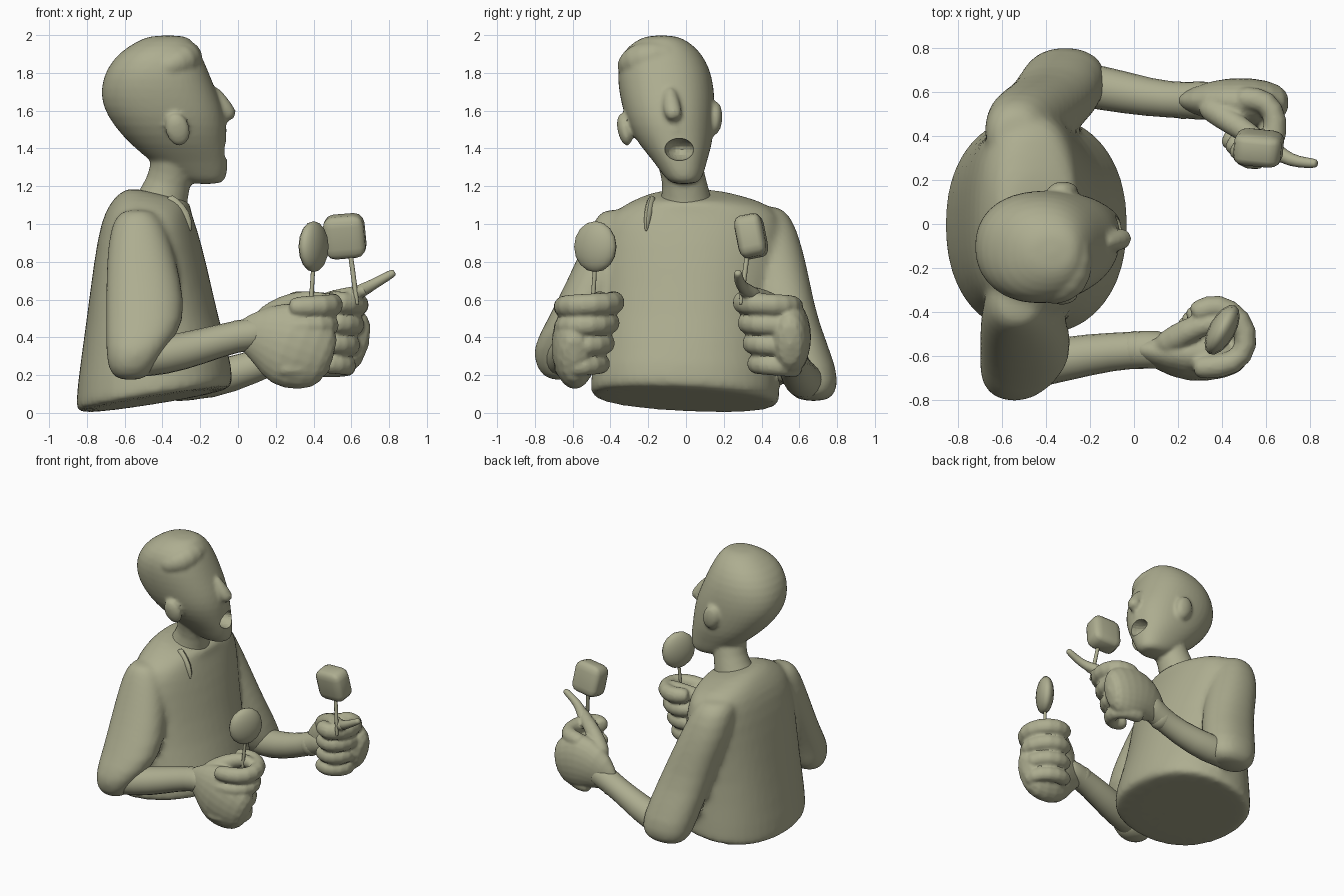
import bpy, bmesh, math
from mathutils import Vector

default = bpy.data.objects.get("Cube")
if default:
    bpy.data.objects.remove(default)

clay = bpy.data.materials.new("olive_clay")
clay.use_nodes = True
clay.diffuse_color = (0.42, 0.42, 0.28, 1)
clay.node_tree.nodes["Principled BSDF"].inputs["Base Color"].default_value = clay.diffuse_color


def select(*objs):
    bpy.ops.object.select_all(action='DESELECT')
    for obj in objs:
        obj.select_set(True)
    bpy.context.view_layer.objects.active = objs[0]


def apply_modifier(obj, kind, **settings):
    mod = obj.modifiers.new(kind, kind)
    for key, value in settings.items():
        setattr(mod, key, value)
    bpy.ops.object.modifier_apply(modifier=mod.name)


def finish(obj, levels=1):
    """Round off the cage and shade it."""
    select(obj)
    if levels:
        apply_modifier(obj, 'SUBSURF', levels=levels)
    bpy.ops.object.shade_smooth_by_angle(angle=math.radians(40))
    return obj


def fuse(name, parts, voxel, blend):
    """Melt overlapping parts into one continuous skin."""
    select(*parts)
    bpy.ops.object.join()
    obj = parts[0]
    obj.name = name
    bpy.ops.object.transform_apply(location=True, rotation=True, scale=True)
    apply_modifier(obj, 'REMESH', mode='VOXEL', voxel_size=voxel)
    apply_modifier(obj, 'SMOOTH', factor=0.5, iterations=blend)
    bpy.ops.object.shade_smooth_by_angle(angle=math.radians(40))
    return obj


def mesh_object(name, bm):
    bmesh.ops.recalc_face_normals(bm, faces=bm.faces)
    mesh = bpy.data.meshes.new(name)
    bm.to_mesh(mesh)
    bm.free()
    mesh.materials.append(clay)
    obj = bpy.data.objects.new(name, mesh)
    bpy.context.collection.objects.link(obj)
    return obj


def skin_rings(name, rings):
    """Bridge closed rings of points and cap both ends."""
    bm = bmesh.new()
    loops = [[bm.verts.new(p) for p in ring] for ring in rings]
    n = len(loops[0])
    for a, b in zip(loops, loops[1:]):
        for i in range(n):
            j = (i + 1) % n
            bm.faces.new((a[i], a[j], b[j], b[i]))
    bm.faces.new(loops[0])
    bm.faces.new(loops[-1])
    return mesh_object(name, bm)


def slab(z, x0, x1, y0, y1, tilt_x=0, tilt_y=0, folds=0, n=24):
    """Rounded horizontal section between the given limits."""
    ring = []
    for i in range(n):
        a = math.tau * i / n
        c, s = math.cos(a), math.sin(a)
        r = 1 + folds * math.sin(5 * a + 2 * z)
        dx = math.copysign(abs(c) ** 0.9, c) * (x1 - x0) / 2 * r
        dy = math.copysign(abs(s) ** 0.9, s) * (y1 - y0) / 2 * r
        ring.append(((x0 + x1) / 2 + dx, (y0 + y1) / 2 + dy, z + tilt_x * dx + tilt_y * dy))
    return ring


def tube(name, stations, sides=10, flat=1.0):
    """Tapered limb through (x, y, z, radius) stations, with rounded ends."""
    pts = [Vector(s[:3]) for s in stations]
    rad = [s[3] for s in stations]
    head, tail = (pts[0] - pts[1]).normalized(), (pts[-1] - pts[-2]).normalized()
    pts = [pts[0] + head * rad[0] * 0.5] + pts + [pts[-1] + tail * rad[-1] * 0.5]
    rad = [rad[0] * 0.6] + rad + [rad[-1] * 0.6]
    rings = []
    for i, p in enumerate(pts):
        d = (pts[min(i + 1, len(pts) - 1)] - pts[max(i - 1, 0)]).normalized()
        ref = Vector((0, 0, 1)) if abs(d.z) < 0.85 else Vector((1, 0, 0))
        side = d.cross(ref).normalized()
        up = side.cross(d)
        rings.append([p + (side * math.cos(a) * flat + up * math.sin(a)) * rad[i]
                      for a in (math.tau * k / sides for k in range(sides))])
    return finish(skin_rings(name, rings))


def ball(name, centre, size, turn=(0, 0, 0), detail=12):
    bm = bmesh.new()
    bmesh.ops.create_uvsphere(bm, u_segments=detail * 2, v_segments=detail, radius=1)
    obj = mesh_object(name, bm)
    obj.location, obj.scale, obj.rotation_euler = centre, size, turn
    return obj


# Shirt: slanted body with both sleeves draping out of the shoulders
body = finish(skin_rings("shirt_body", [
    slab(0.065, -0.84, -0.05, -0.49, 0.48, 0.16, -0.05),
    slab(0.07, -0.86, -0.03, -0.51, 0.50, 0.16, -0.05),
    slab(0.17, -0.86, -0.02, -0.51, 0.50, 0.14, -0.04),
    slab(0.50, -0.81, -0.11, -0.46, 0.48, 0.05, 0, folds=0.02),
    slab(0.80, -0.77, -0.17, -0.45, 0.50, folds=0.02),
    slab(1.00, -0.73, -0.22, -0.44, 0.52, -0.05, 0, folds=0.01),
    slab(1.09, -0.68, -0.25, -0.37, 0.47, -0.1, 0.02),
    slab(1.14, -0.62, -0.25, -0.24, 0.30, -0.2),
    slab(1.16, -0.55, -0.26, -0.15, 0.18, -0.25)]))
right_sleeve = finish(skin_rings("right_sleeve", [
    slab(1.08, -0.60, -0.46, -0.44, -0.26),
    slab(1.03, -0.66, -0.40, -0.48, -0.22),
    slab(0.90, -0.69, -0.35, -0.54, -0.24),
    slab(0.70, -0.70, -0.30, -0.63, -0.32),
    slab(0.48, -0.70, -0.27, -0.74, -0.42),
    slab(0.34, -0.70, -0.38, -0.82, -0.50),
    slab(0.23, -0.69, -0.44, -0.79, -0.54),
    slab(0.17, -0.64, -0.50, -0.73, -0.60)]))
left_sleeve = finish(skin_rings("left_sleeve", [
    slab(1.10, -0.62, -0.45, 0.28, 0.48),
    slab(1.05, -0.68, -0.40, 0.24, 0.56),
    slab(0.87, -0.68, -0.33, 0.28, 0.62),
    slab(0.68, -0.62, -0.26, 0.34, 0.66),
    slab(0.48, -0.57, -0.19, 0.40, 0.70),
    slab(0.22, -0.51, -0.12, 0.48, 0.81),
    slab(0.11, -0.48, -0.13, 0.54, 0.80),
    slab(0.06, -0.42, -0.20, 0.60, 0.75)]))
fuse("shirt", [body, right_sleeve, left_sleeve], 0.02, 4)

# Forearms and wristbands
tube("right_forearm", [(-0.58, -0.67, 0.28, 0.10), (-0.40, -0.63, 0.30, 0.11), (-0.20, -0.59, 0.35, 0.10),
                       (0.00, -0.57, 0.41, 0.085), (0.12, -0.57, 0.42, 0.10)])
tube("left_forearm", [(-0.36, 0.65, 0.16, 0.10), (-0.15, 0.62, 0.17, 0.11), (0.08, 0.57, 0.24, 0.09),
                      (0.24, 0.56, 0.31, 0.085), (0.34, 0.56, 0.36, 0.10)])
tube("right_wristband", [(-0.02, -0.57, 0.40, 0.092), (0.03, -0.57, 0.415, 0.092)])
tube("left_wristband", [(0.20, 0.56, 0.29, 0.092), (0.25, 0.56, 0.31, 0.092)])


# Hands: palm, four wrapped fingers and a thumb
def fist(side, x, y, z, s, curl, palm, thumb):
    parts = [tube(side + "_palm", palm, 12, 0.55)]
    for i in range(4):
        reach, r = 1 - 0.09 * i, 0.064 - 0.002 * i
        path = [(-0.22, 0.0), (-0.06, 0.01), (0.0, 0.10), (-0.03, 0.22), (-0.14, 0.29), (-0.23, 0.25)]
        parts.append(tube(side + "_finger",
                          [(x - 0.02 * i + px * curl, y + s * py * reach, z - 0.108 * i + 0.006 * k, r)
                           for k, (px, py) in enumerate(path)], 8))
    parts.append(tube(side + "_thumb", thumb, 8))
    fuse(side + "_hand", parts, 0.011, 1)


fist("right", 0.52, -0.65, 0.56, 1, 1.0,
     [(0.04, -0.57, 0.42, 0.10), (0.13, -0.58, 0.41, 0.17), (0.25, -0.59, 0.37, 0.25),
      (0.40, -0.59, 0.31, 0.22)],
     [(0.14, -0.55, 0.50, 0.07), (0.25, -0.48, 0.57, 0.065), (0.35, -0.44, 0.60, 0.055),
      (0.45, -0.47, 0.60, 0.045)])
fist("left", 0.65, 0.57, 0.56, -1, 0.7,
     [(0.26, 0.56, 0.33, 0.10), (0.36, 0.56, 0.39, 0.18), (0.48, 0.55, 0.41, 0.22),
      (0.60, 0.55, 0.38, 0.20)],
     [(0.34, 0.53, 0.50, 0.07), (0.46, 0.45, 0.59, 0.06), (0.58, 0.37, 0.62, 0.05),
      (0.67, 0.30, 0.65, 0.035)])
tube("pointing_finger", [(0.60, 0.37, 0.62, 0.045), (0.68, 0.30, 0.66, 0.036), (0.75, 0.28, 0.70, 0.028),
                         (0.82, 0.275, 0.74, 0.025)], 8)

# Sweets on sticks
tube("right_stick", [(0.38, -0.50, 0.48, 0.014), (0.40, -0.48, 0.80, 0.014)], 6)
tube("left_stick", [(0.63, 0.29, 0.58, 0.016), (0.59, 0.33, 0.88, 0.016)], 6)
finish(ball("round_sweet", (0.40, -0.48, 0.88), (0.06, 0.125, 0.135), (0, 0, -0.5), 8), 0)
bm = bmesh.new()
bmesh.ops.create_cube(bm, size=0.24)
sweet = mesh_object("square_sweet", bm)
sweet.location, sweet.scale = (0.565, 0.345, 0.935), (0.9, 0.62, 0.95)
sweet.rotation_euler = (0.2, -0.08, -0.1)
select(sweet)
apply_modifier(sweet, 'BEVEL', width=0.06, segments=3)
finish(sweet, 0)

# Head: skull, neck, nose, ears and swept fringe melted together
skull = finish(skin_rings("skull", [
    slab(1.21, -0.25, -0.09, -0.07, 0.05),
    slab(1.24, -0.34, -0.06, -0.11, 0.09),
    slab(1.33, -0.46, -0.05, -0.17, 0.11),
    slab(1.42, -0.57, -0.06, -0.25, 0.14),
    slab(1.52, -0.66, -0.06, -0.31, 0.15),
    slab(1.62, -0.72, -0.08, -0.34, 0.155),
    slab(1.72, -0.73, -0.12, -0.36, 0.15),
    slab(1.82, -0.70, -0.16, -0.365, 0.13),
    slab(1.91, -0.63, -0.20, -0.34, 0.08),
    slab(1.97, -0.53, -0.24, -0.27, 0.01),
    slab(2.00, -0.46, -0.28, -0.20, -0.06)]))
neck = tube("neck", [(-0.43, 0.0, 1.04, 0.17), (-0.385, 0.0, 1.17, 0.125), (-0.35, -0.02, 1.28, 0.115),
                     (-0.34, -0.05, 1.40, 0.13)], 14)
nose = tube("nose", [(-0.13, -0.085, 1.70, 0.04), (-0.07, -0.075, 1.61, 0.055), (-0.035, -0.06, 1.56, 0.055),
                     (-0.08, -0.06, 1.51, 0.05)], 8)
fringe = tube("fringe", [(-0.38, -0.31, 1.83, 0.07), (-0.28, -0.27, 1.87, 0.09), (-0.26, -0.17, 1.89, 0.09),
                         (-0.29, -0.06, 1.88, 0.09), (-0.37, 0.03, 1.86, 0.06)])
lip = tube("lower_lip", [(-0.10, -0.08, 1.33, 0.025), (-0.07, -0.03, 1.31, 0.03),
                         (-0.10, 0.03, 1.33, 0.025)], 8)
ears = [ball("ear", (-0.32, y, z), (0.065, 0.038, 0.09), (turn, -0.25, 0), 8)
        for y, z, turn in ((-0.325, 1.50, 0.2), (0.155, 1.56, -0.05))]
head = fuse("head", [skull, neck, nose, fringe, lip] + ears, 0.013, 4)

# Open mouth
mouth = ball("mouth_cutter", (-0.04, -0.035, 1.395), (0.14, 0.08, 0.06))
mouth.hide_render = True
select(head)
apply_modifier(head, 'BOOLEAN', operation='DIFFERENCE', solver='EXACT', object=mouth)
bpy.data.objects.remove(mouth)
bpy.ops.object.shade_smooth_by_angle(angle=math.radians(40))

# Loose collar point
tube("collar_point", [(-0.36, -0.18, 1.12, 0.05), (-0.28, -0.20, 1.04, 0.05), (-0.26, -0.21, 0.97, 0.02)], 6, 0.6)
